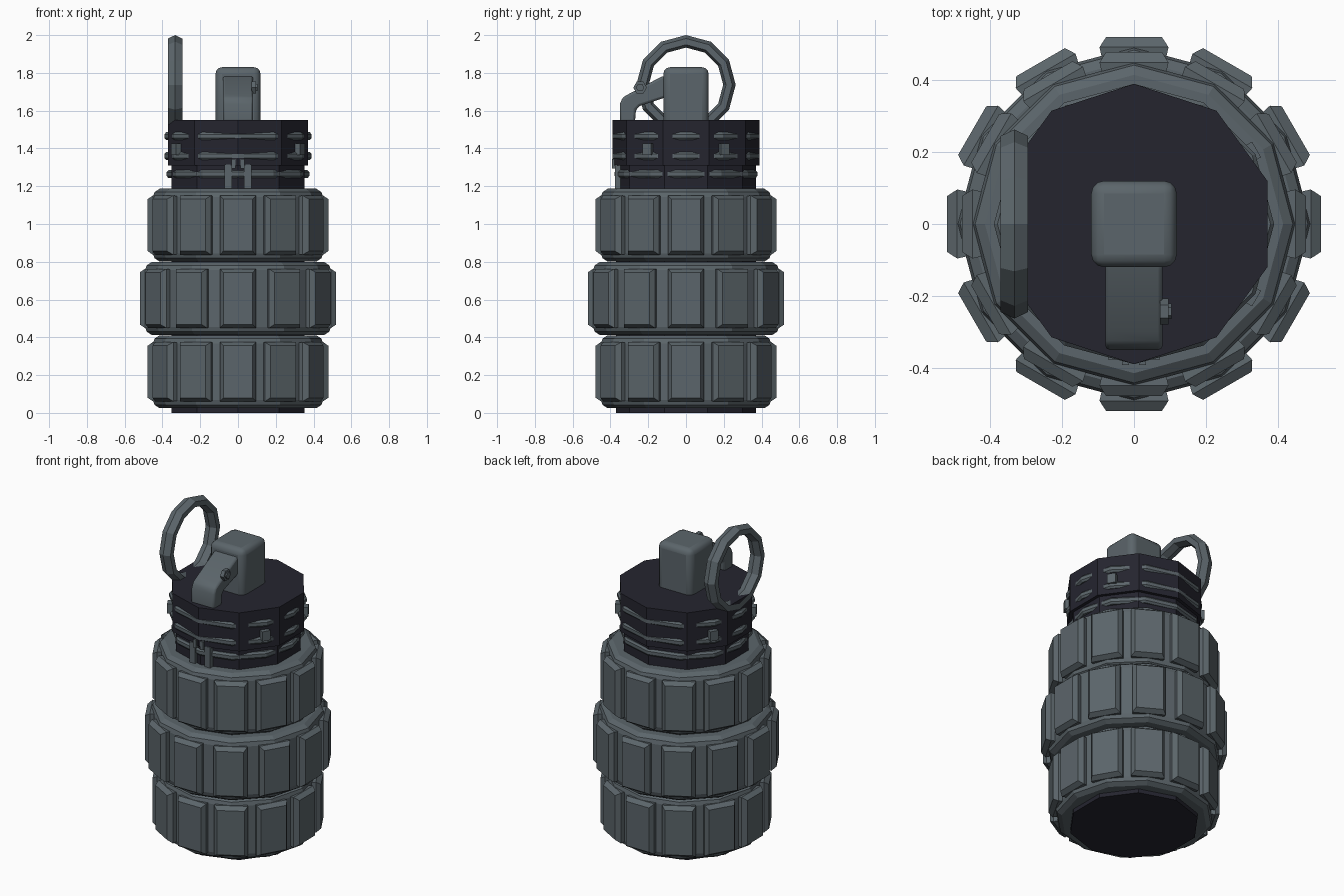
import bpy, bmesh
from math import sin, cos, pi, radians
from mathutils import Matrix, Vector

cube = bpy.data.objects.get("Cube")
if cube:
    bpy.data.objects.remove(cube, do_unlink=True)


def material(name, rgb):
    m = bpy.data.materials.new(name)
    m.use_nodes = True
    color = (*rgb, 1)
    m.diffuse_color = color
    bsdf = m.node_tree.nodes["Principled BSDF"]
    bsdf.inputs["Base Color"].default_value = color
    bsdf.inputs["Roughness"].default_value = 0.6
    return m


GREY = material("slate grey", (0.105, 0.13, 0.145))
DARK = material("near black", (0.018, 0.018, 0.028))


def finish(name, bm, mat):
    bmesh.ops.recalc_face_normals(bm, faces=bm.faces)
    mesh = bpy.data.meshes.new(name)
    bm.to_mesh(mesh)
    bm.free()
    mesh.materials.append(mat)
    obj = bpy.data.objects.new(name, mesh)
    bpy.context.collection.objects.link(obj)
    return obj


def loft(bm, loops, closed=False):
    """Skin a list of equal point loops; cap the ends unless closed."""
    rows = [[bm.verts.new(p) for p in loop] for loop in loops]
    n = len(rows[0])
    pairs = list(zip(rows, rows[1:]))
    if closed:
        pairs.append((rows[-1], rows[0]))
    else:
        bm.faces.new(rows[0])
        bm.faces.new(rows[-1])
    for a, b in pairs:
        for i in range(n):
            j = (i + 1) % n
            bm.faces.new((a[i], a[j], b[j], b[i]))


def lathe(name, profile, sides, mat, closed=False):
    """Turn an (r, z) profile about z, with a corner on the y axis."""
    bm = bmesh.new()
    turns = [pi / 2 + 2 * pi * i / sides for i in range(sides)]
    loft(bm, [[(r * cos(t), r * sin(t), z) for t in turns] for r, z in profile], closed)
    return finish(name, bm, mat)


def box(bm, size, place):
    bmesh.ops.create_cube(bm, size=1, matrix=place @ Matrix.Diagonal((*size, 1)))


def bevel(obj, width, segments):
    mod = obj.modifiers.new("Bevel", "BEVEL")
    mod.width, mod.segments = width, segments


def smooth(obj):
    bpy.ops.object.select_all(action="DESELECT")
    obj.select_set(True)
    bpy.context.view_layer.objects.active = obj
    bpy.ops.object.shade_smooth_by_angle(angle=radians(40))


# Dark inner canister with a wider cap
lathe("canister", [(0.37, 0), (0.37, 1.31), (0.39, 1.31), (0.39, 1.55)], 10, DARK)

# Three body bands, each carrying twelve chamfered grip pads
for name, mid, grow in (("lower", 0.218, 0), ("middle", 0.606, 0.042), ("upper", 0.994, 0)):
    outer = 0.45 + grow
    half = [(0.34, 0.193), (outer - 0.035, 0.193), (outer - 0.008, 0.175), (outer, 0.15)]
    profile = [(r, mid + z) for r, z in half] + [(r, mid - z) for r, z in reversed(half)]
    lathe(name + "_band", profile, 12, GREY, closed=True)

    bm = bmesh.new()
    for i in range(12):
        turn = Matrix.Rotation(i * pi / 6, 3, "Z")
        loops = []
        for depth, w, h in ((-0.05, 0.085, 0.15), (0, 0.096, 0.157), (0.028, 0.078, 0.138)):
            loops.append([turn @ Vector((outer + depth, sx * w, mid + sz * h))
                          for sx, sz in ((-1, -1), (1, -1), (1, 1), (-1, 1))])
        loft(bm, loops)
    finish(name + "_grip_pads", bm, GREY)

# Neck rings
for name, z, outer in (("top", 1.465, 0.39), ("centre", 1.36, 0.39), ("bottom", 1.264, 0.378)):
    section = [(outer, 0.01), (outer - 0.01, 0.021), (outer - 0.04, 0.021),
               (outer - 0.04, -0.021), (outer - 0.01, -0.021), (outer, -0.01)]
    lathe(name + "_neck_ring", [(r, z + dz) for r, dz in section], 12, GREY, closed=True)

# Clips between the neck rings
bm = bmesh.new()
for sx in (-1, 1):
    for sy in (-1, 1):
        place = Matrix.Translation((sx * 0.328, sy * 0.2, 1.395))
        box(bm, (0.03, 0.05, 0.06), place @ Matrix.Rotation(sx * sy * pi / 6, 4, "Z"))
finish("neck_clips", bm, GREY)

# Front hinge straps below the cap
bm = bmesh.new()
for side in (-1, 1):
    box(bm, (0.04, 0.03, 0.13), Matrix.Translation((side * 0.052, -0.362, 1.25)))
    box(bm, (0.02, 0.03, 0.05), Matrix.Translation((side * 0.024, -0.378, 1.32)))
finish("front_straps", bm, GREY)

# Rounded fuse housing
bm = bmesh.new()
box(bm, (0.238, 0.24, 0.32), Matrix.Translation((0, 0, 1.67)))
housing = finish("fuse_housing", bm, GREY)
bevel(housing, 0.035, 3)
smooth(housing)

# Bent lever, a side profile given width
side = [(-0.08, 1.79), (-0.13, 1.78), (-0.3, 1.69), (-0.335, 1.67), (-0.35, 1.635),
        (-0.35, 1.54), (-0.27, 1.54), (-0.265, 1.605), (-0.245, 1.625), (-0.08, 1.68)]
bm = bmesh.new()
loft(bm, [[(x, y, z) for y, z in side] for x in (-0.08, 0.08)])
lever = finish("lever", bm, GREY)
bevel(lever, 0.012, 2)
lever.modifiers["Bevel"].limit_method = "ANGLE"
smooth(lever)

# Hexagonal hinge bolt on the left of the lever
bm = bmesh.new()
for r, x, length in ((0.036, 0.084, 0.024), (0.022, 0.095, 0.018)):
    place = Matrix.Translation((x, -0.243, 1.722)) @ Matrix.Rotation(pi / 2, 4, "Y")
    bmesh.ops.create_cone(bm, cap_ends=True, segments=6, radius1=r, radius2=r,
                          depth=length, matrix=place)
finish("hinge_bolt", bm, GREY)

# Pull ring standing on the right edge
section = [(0.263, 0), (0.245, 0.038), (0.212, 0.038), (0.197, 0),
           (0.212, -0.038), (0.245, -0.038)]
pull = lathe("pull_ring", section, 12, GREY, closed=True)
pull.data.transform(Matrix.Translation((-0.333, 0, 1.737)) @ Matrix.Rotation(pi / 2, 4, "Y"))
